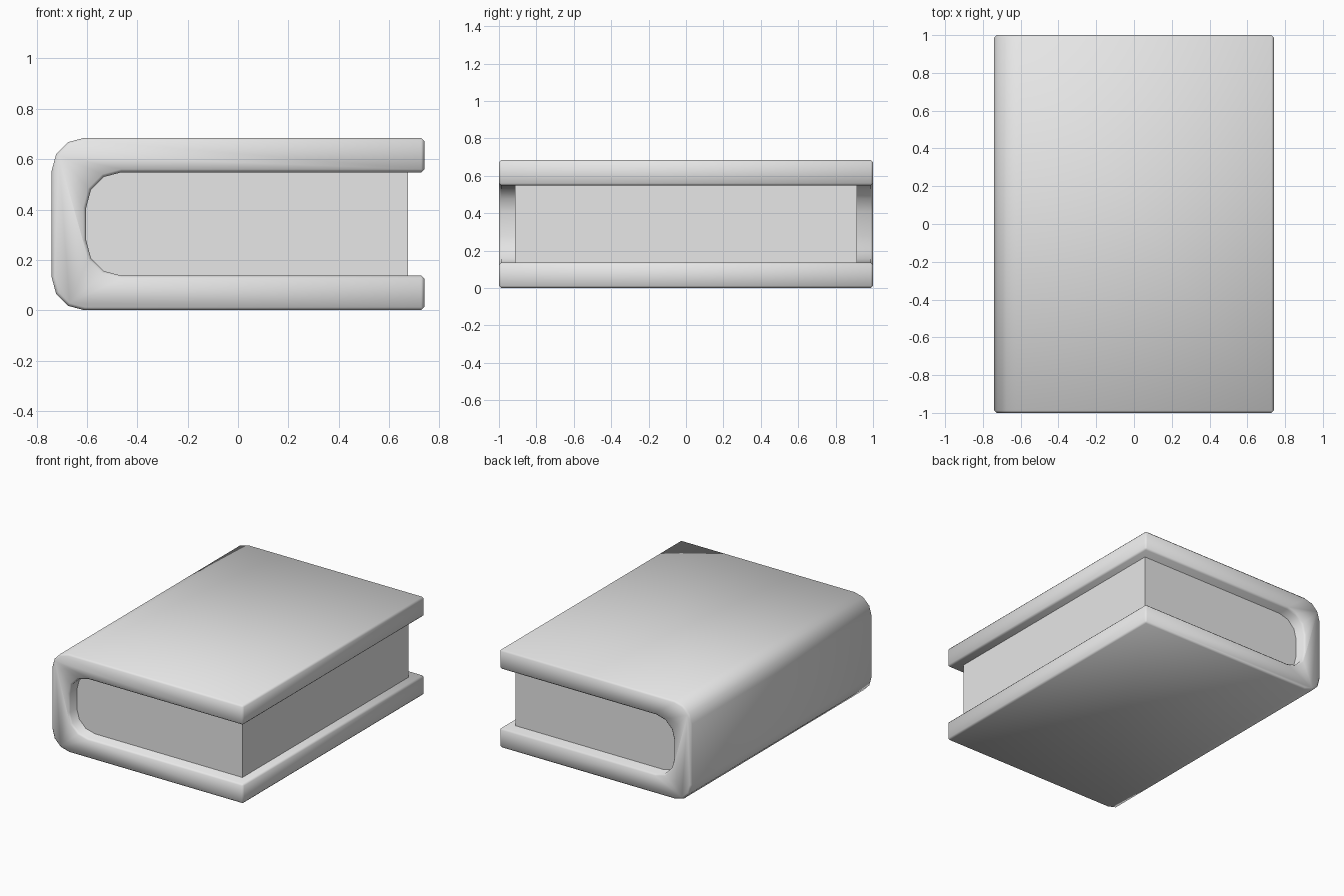
import bpy
import bmesh
from math import sin, cos, pi, radians

default = bpy.data.objects.get("Cube")
if default:
    bpy.data.objects.remove(default, do_unlink=True)

HALF_X, HALF_Y = 0.74, 1.0
HEIGHT, BOARD = 0.685, 0.137

grey = bpy.data.materials.new("plain grey")
grey.use_nodes = True
grey.diffuse_color = (0.8, 0.8, 0.8, 1)
grey.node_tree.nodes["Principled BSDF"].inputs["Base Color"].default_value = (0.8, 0.8, 0.8, 1)


def u_side(left, bottom, top, radius, steps=3):
    """Path along the top edge, round two corners, back along the bottom."""
    points = [(HALF_X, top)]
    for cz, start in ((top - radius, pi / 2), (bottom + radius, pi)):
        for i in range(steps + 1):
            a = start + i * pi / 2 / steps
            points.append((left + radius + radius * cos(a), cz + radius * sin(a)))
    return points + [(HALF_X, bottom)]


def prism(name, profile, half_y):
    """Extrude an x-z profile along y."""
    bm = bmesh.new()
    face = bm.faces.new([bm.verts.new((x, -half_y, z)) for x, z in profile])
    moved = bmesh.ops.extrude_face_region(bm, geom=[face])["geom"]
    verts = [g for g in moved if isinstance(g, bmesh.types.BMVert)]
    bmesh.ops.translate(bm, verts=verts, vec=(0, 2 * half_y, 0))
    bmesh.ops.recalc_face_normals(bm, faces=bm.faces[:])
    mesh = bpy.data.meshes.new(name)
    bm.to_mesh(mesh)
    bm.free()
    mesh.materials.append(grey)
    obj = bpy.data.objects.new(name, mesh)
    bpy.context.collection.objects.link(obj)
    return obj


# Cover: two boards joined by a rounded spine, with narrow bevels
outer = u_side(-HALF_X, 0, HEIGHT, 0.13)
inner = u_side(-HALF_X + BOARD, BOARD, HEIGHT - BOARD, 0.14)
cover = prism("cover", outer + inner[::-1], HALF_Y)
bevel = cover.modifiers.new("edge bevel", "BEVEL")
bevel.width = 0.012
bevel.segments = 1
bevel.limit_method = "ANGLE"
bevel.angle_limit = radians(60)

# Bake the bevel so the smoothing sees the finished edges
bpy.ops.object.select_all(action="DESELECT")
cover.select_set(True)
bpy.context.view_layer.objects.active = cover
bpy.ops.object.modifier_apply(modifier=bevel.name)
bpy.ops.object.shade_smooth_by_angle(angle=radians(50))

# Page block, tucked slightly into the cover
x0, x1 = -HALF_X + BOARD - 0.02, 0.675
z0, z1 = BOARD - 0.002, HEIGHT - BOARD + 0.002
prism("pages", [(x0, z0), (x1, z0), (x1, z1), (x0, z1)], 0.915)
